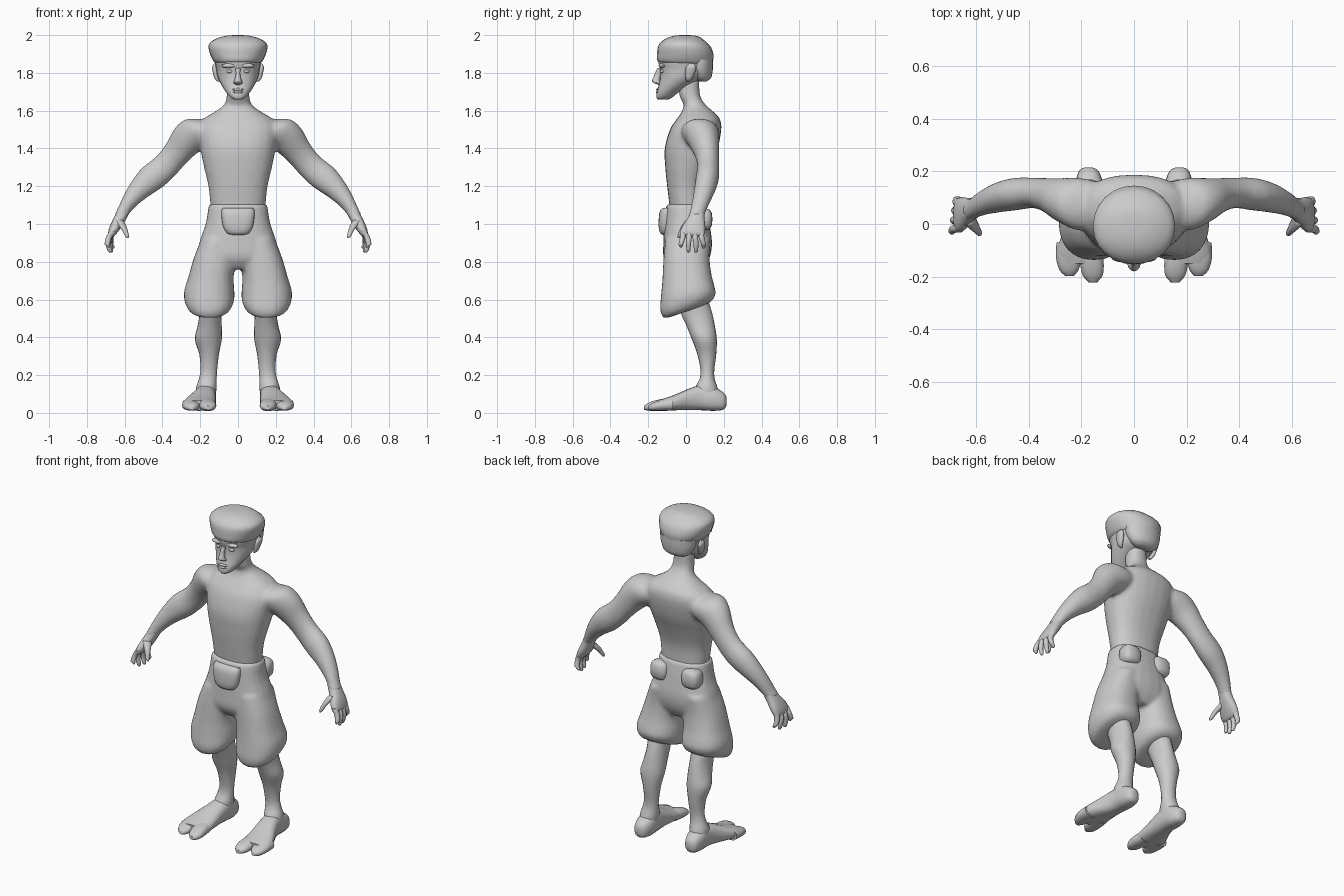
import bpy, math
from mathutils import Vector

clay = bpy.data.materials.new("clay_grey")
clay.diffuse_color = (0.6, 0.6, 0.6, 1)
X, Y, Z = Vector((1, 0, 0)), Vector((0, 1, 0)), Vector((0, 0, 1))


def spline(a, b, c, d, t):
    return [0.5 * (2 * q + (r - p) * t + (2 * p - 5 * q + 4 * r - s) * t * t
            + (3 * q - p - 3 * r + s) * t ** 3) for p, q, r, s in zip(a, b, c, d)]


def loft(verts, faces, rings, u=X, v=Y, power=2.0, n=24, steps=4):
    """Skin rings of (x, y, z, radius_u, radius_v, tilt) along a smooth path."""
    rings = [tuple(r) + (0,) * (6 - len(r)) for r in rings]
    path, last = [], len(rings) - 1
    for i in range(last):
        q = [rings[max(0, min(last, i + k))] for k in (-1, 0, 1, 2)]
        path += [spline(*q, s / steps) for s in range(steps)]
    path.append(rings[-1])
    base, e = len(verts), 2 / power
    for x, y, z, a, b, tilt in path:
        for k in range(n):
            t = 2 * math.pi * k / n
            c, s = math.cos(t), math.sin(t)
            cu = math.copysign(abs(c) ** e, c) * max(a, .001)
            sv = math.copysign(abs(s) ** e, s) * max(b, .001)
            verts.append(Vector((x, y, z)) + u * cu + v * sv + Z * tilt * sv)
    for r in range(len(path) - 1):
        for k in range(n):
            i, j = base + r * n + k, base + r * n + (k + 1) % n
            faces.append((i, j, j + n, i + n))
    faces.append(tuple(range(base + n - 1, base - 1, -1)))
    faces.append(tuple(range(len(verts) - n, len(verts))))


def slab(rows):
    """(z, half width, front y, back y) -> centred rings."""
    return [(0, (f + b) / 2, z, w, (b - f) / 2) for z, w, f, b in rows]


def side(rings):
    return [(-r[0],) + tuple(r[1:]) for r in rings]


def finish(name, verts, faces, mirror=False, voxel=0, smooth=0):
    me = bpy.data.meshes.new(name)
    me.from_pydata(verts, [], faces)
    ob = bpy.data.objects.new(name, me)
    bpy.context.collection.objects.link(ob)
    me.materials.append(clay)
    # consistent outward normals
    bpy.context.view_layer.objects.active = ob
    ob.select_set(True)
    bpy.ops.object.mode_set(mode='EDIT')
    bpy.ops.mesh.select_all(action='SELECT')
    bpy.ops.mesh.normals_make_consistent(inside=False)
    bpy.ops.object.mode_set(mode='OBJECT')
    if mirror:
        ob.modifiers.new("mirror", 'MIRROR').use_mirror_merge = False
    if voxel:
        m = ob.modifiers.new("fuse", 'REMESH')
        m.mode, m.voxel_size, m.use_smooth_shade = 'VOXEL', voxel, True
        s = ob.modifiers.new("blend", 'SMOOTH')
        s.factor, s.iterations = .5, smooth
    for p in me.polygons:
        p.use_smooth = True
    if not voxel:
        bpy.ops.object.shade_smooth_by_angle(angle=math.radians(50))
    ob.select_set(False)
    return ob


def ball(verts, faces, c, r, power=2.0):
    """Rounded blob with centre c and radii r."""
    rings = []
    for i in range(9):
        t = math.pi * (i / 8 - .5)
        k = max(0, math.cos(t)) ** (2 / power)
        h = math.copysign(abs(math.sin(t)) ** (2 / power), t)
        rings.append((c[0], c[1], c[2] + h * r[2], r[0] * k, r[1] * k))
    loft(verts, faces, rings, power=power, n=16, steps=1)


# torso, neck and arms fused into one skin
v, f = [], []
loft(v, f, slab([(1.02, .135, -.08, .10), (1.1, .146, -.088, .095), (1.2, .157, -.10, .10),
                 (1.3, .18, -.11, .13), (1.4, .2, -.113, .168), (1.5, .215, -.085, .187),
                 (1.555, .185, -.05, .18), (1.59, .13, -.025, .15), (1.63, .075, -.012, .105),
                 (1.68, .06, -.035, .075), (1.77, .057, -.04, .07)]), power=2.3)
arm = [(.14, .07, 1.5, .08, .09), (.205, .075, 1.485, .1, .1), (.27, .09, 1.445, .09, .085),
       (.33, .11, 1.37, .074, .065), (.385, .118, 1.305, .072, .058), (.455, .113, 1.245, .075, .062),
       (.52, .1, 1.185, .06, .057), (.575, .08, 1.12, .044, .048), (.612, .06, 1.06, .034, .042),
       (.63, .053, 1.03, .032, .043)]
across = Vector((.72, 0, .69))
loft(v, f, arm, u=across)
loft(v, f, side(arm), u=Vector((-.72, 0, .69)))
finish("torso_and_arms", v, f, voxel=.011, smooth=6)

# hands: palm, four fingers and thumb
v, f = [], []
loft(v, f, [(.60, .063, 1.075, .03, .036), (.625, .053, 1.03, .031, .045), (.65, .04, .985, .028, .062),
            (.668, .033, .95, .021, .066), (.674, .033, .935, .012, .055)],
     u=Vector((.9, 0, .4)), power=2.4, n=16)
for k, tip in enumerate((.875, .85, .848, .87)):
    y = -.017 + .033 * k
    y2 = y * 1.2 - .006
    loft(v, f, [(.662, y, .965, .017, .016), (.683 - .003 * k, y, .93, .016, .0155),
                (.692 - .006 * k, y2, .895, .014, .0135), (.688 - .008 * k, y2, tip + .01, .011, .011),
                (.686 - .008 * k, y2, tip, .004, .004)], n=10, steps=3)
loft(v, f, [(.632, .025, 1.02, .025, .028), (.612, -.002, .99, .02, .023), (.597, -.022, .962, .014, .016),
            (.588, -.034, .937, .011, .012), (.584, -.038, .925, .004, .004)], n=10, steps=3)
finish("hands", v, f, mirror=True)

# baggy shorts: hips and two slanted legs fused together
v, f = [], []
loft(v, f, slab([(1.105, .153, -.1, .105), (1.08, .158, -.108, .11), (1.0, .172, -.115, .125),
                 (.9, .205, -.12, .138), (.82, .21, -.118, .125), (.76, .16, -.08, .09)]), power=2.4)
leg = [(.105, .01, .92, .09, .12), (.122, .003, .82, .112, .122), (.143, .005, .72, .12, .13, .1),
       (.152, .01, .645, .133, .142, .15), (.152, .01, .59, .13, .147, .28), (.152, .01, .55, .105, .13, .35),
       (.148, .01, .54, .07, .09, .35)]
loft(v, f, leg, power=2.3)
loft(v, f, side(leg), power=2.3)
finish("shorts", v, f, voxel=.011, smooth=4)

# belt pouches: one in front, two behind the hips
v, f = [], []
loft(v, f, [(0, -.1, .942, .035, .02), (0, -.103, .952, .06, .034), (0, -.105, .99, .08, .04),
            (0, -.105, 1.06, .088, .036), (0, -.1, 1.085, .08, .024)], power=2.6, steps=3)
finish("front_pouch", v, f)
v, f = [], []
ball(v, f, (.105, .09, 1.025), (.058, .05, .058), 3)
finish("back_pouches", v, f, mirror=True)

# lower legs
v, f = [], []
loft(v, f, [(.148, .03, .62, .06, .08), (.146, .055, .53, .058, .083), (.15, .078, .46, .064, .075),
            (.157, .097, .39, .071, .066), (.153, .11, .31, .052, .05), (.154, .113, .23, .044, .037),
            (.16, .112, .18, .047, .04), (.168, .108, .13, .054, .06), (.17, .11, .07, .05, .07)], n=20)
finish("lower_legs", v, f, mirror=True)

# feet with a split toe
v, f = [], []
loft(v, f, [(.173, .215, .062, .015, .02), (.172, .2, .062, .038, .044), (.17, .15, .073, .053, .062),
            (.172, .08, .08, .056, .066), (.182, .02, .072, .064, .058), (.197, -.05, .057, .08, .043),
            (.206, -.11, .045, .088, .034), (.206, -.15, .04, .075, .026)], v=Z, power=2.5, n=20)
loft(v, f, [(.165, -.09, .045, .045, .034), (.16, -.15, .04, .045, .03), (.157, -.195, .033, .038, .022),
            (.156, -.222, .027, .016, .011)], v=Z, power=2.4, n=14)
loft(v, f, [(.24, -.07, .045, .055, .034), (.247, -.13, .04, .049, .028), (.247, -.175, .033, .036, .021),
            (.245, -.198, .027, .015, .011)], v=Z, power=2.4, n=14)
finish("feet", v, f, mirror=True)

# head with jaw, cheeks and skull
v, f = [], []
loft(v, f, slab([(1.66, .024, -.15, -.09), (1.672, .042, -.157, -.07), (1.7, .065, -.154, -.035),
                 (1.74, .09, -.143, .03), (1.78, .108, -.137, .1), (1.82, .115, -.138, .13),
                 (1.86, .122, -.145, .135), (1.92, .12, -.13, .12)]), power=2.15)
finish("head", v, f)

# swept hair cap, flaring out above the brow and down the back
v, f = [], []
loft(v, f, slab([(1.845, .112, -.12, .135), (1.862, .13, -.15, .143), (1.9, .148, -.153, .145),
                 (1.94, .156, -.148, .13), (1.965, .143, -.13, .105), (1.985, .105, -.1, .08),
                 (1.997, .06, -.06, .05), (2.0, .01, -.02, .01)]), power=2.15)
loft(v, f, [(0, .085, 1.755, .055, .025), (0, .085, 1.775, .085, .048), (0, .075, 1.82, .108, .067),
            (0, .075, 1.87, .115, .068)])
finish("hair", v, f)

# face details
v, f = [], []
loft(v, f, [(0, -.14, 1.737, .012, .008), (0, -.15, 1.747, .025, .02), (0, -.158, 1.758, .02, .022),
            (0, -.15, 1.79, .012, .017), (0, -.14, 1.825, .013, .012)], n=12)
finish("nose", v, f)
v, f = [], []
ball(v, f, (0, -.149, 1.712), (.03, .01, .007))
ball(v, f, (0, -.15, 1.698), (.026, .01, .007))
finish("lips", v, f)
v, f = [], []
ball(v, f, (.042, -.122, 1.808), (.019, .014, .01))
finish("eyes", v, f, mirror=True)
v, f = [], []
ball(v, f, (.045, -.126, 1.838), (.042, .019, .013))
finish("brows", v, f, mirror=True)
v, f = [], []
loft(v, f, [(.103, .012, 1.755, .006, .008), (.112, .015, 1.77, .012, .018), (.12, .022, 1.805, .014, .028),
            (.124, .027, 1.832, .013, .027), (.122, .028, 1.85, .005, .012)], n=14)
finish("ears", v, f, mirror=True)
